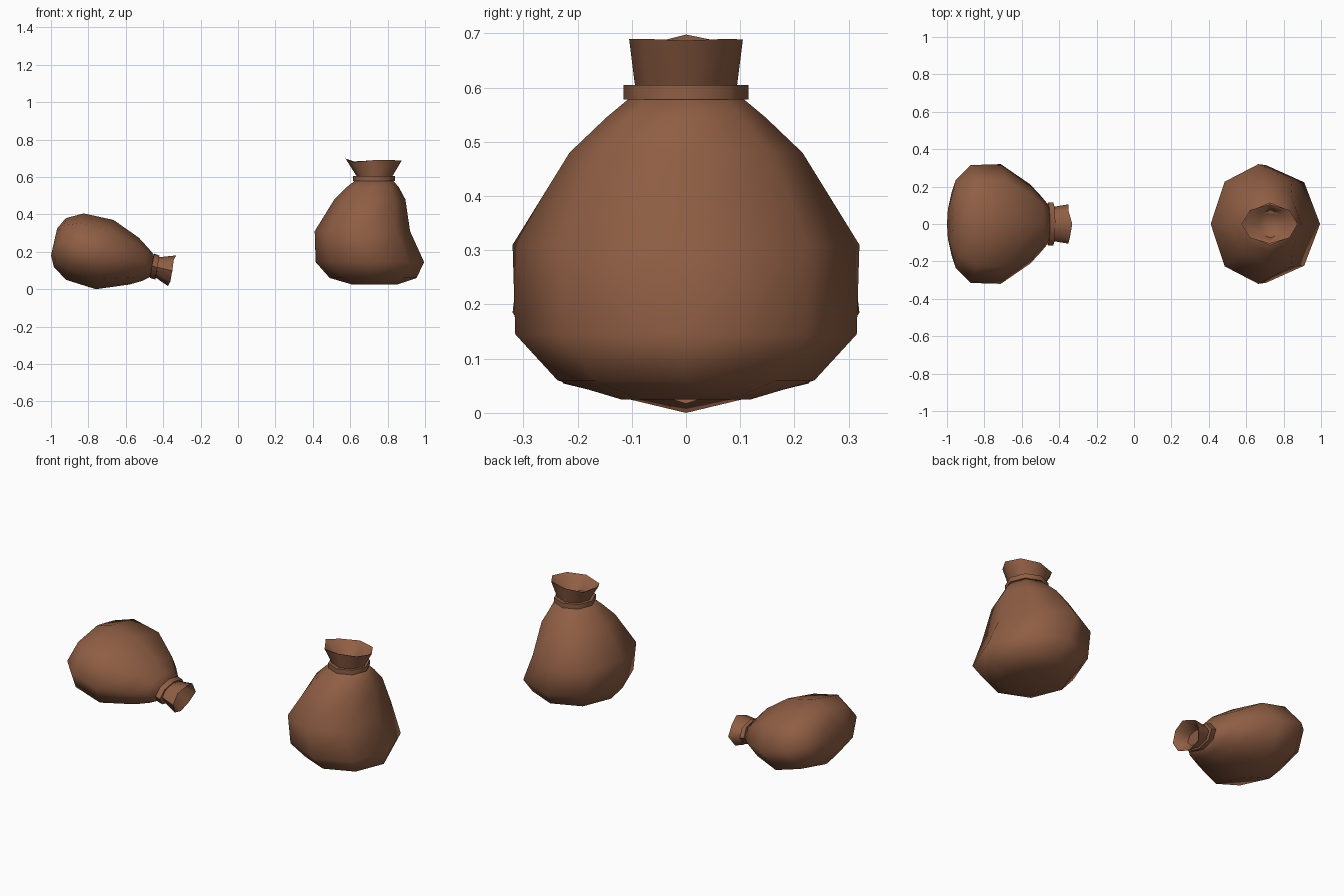
import bpy, bmesh, math

mat = bpy.data.materials.new("brown_leather")
mat.diffuse_color = (0.275, 0.112, 0.058, 1)
SIDES = 8


def loft(name, rings, cap_start=True, cap_end=True, closed=False, jag=None):
    """Loft rings given as (ax, az, bx, bz, half_y): two opposite points in the xz plane plus width.
    jag = (ring indices, offset direction, offsets per vertex) makes a ragged rim."""
    bm = bmesh.new()
    loops = []
    for k, (ax, az, bx, bz, ry) in enumerate(rings):
        cx, cz, dx, dz = (ax + bx) / 2, (az + bz) / 2, (ax - bx) / 2, (az - bz) / 2
        loop = []
        for i in range(SIDES):
            t = 2 * math.pi * i / SIDES
            c, s = math.cos(t), math.sin(t)
            o = jag[2][i] if jag and k in jag[0] else 0
            ox, oz = (jag[1][0] * o, jag[1][1] * o) if jag else (0, 0)
            loop.append(bm.verts.new((cx + dx * c + ox, ry * s, cz + dz * c + oz)))
        loops.append(loop)
    pairs = list(zip(loops, loops[1:]))
    if closed:
        pairs.append((loops[-1], loops[0]))
    for p, q in pairs:
        for i in range(SIDES):
            j = (i + 1) % SIDES
            bm.faces.new((p[i], p[j], q[j], q[i]))
    if not closed and cap_start:
        bm.faces.new(loops[0])
    if not closed and cap_end:
        bm.faces.new(loops[-1])
    bmesh.ops.recalc_face_normals(bm, faces=bm.faces)
    me = bpy.data.meshes.new(name)
    bm.to_mesh(me)
    bm.free()
    me.materials.append(mat)
    ob = bpy.data.objects.new(name, me)
    bpy.context.collection.objects.link(ob)
    bpy.ops.object.select_all(action='DESELECT')
    bpy.context.view_layer.objects.active = ob
    ob.select_set(True)
    bpy.ops.object.shade_smooth_by_angle(angle=math.radians(60))
    return ob


# standing sack: body, tie band, ragged open mouth
loft("standing_sack_body", [
    (0.85, 0.025, 0.61, 0.025, 0.12),
    (0.955, 0.06, 0.49, 0.06, 0.237),
    (0.995, 0.145, 0.415, 0.145, 0.315),
    (0.92, 0.31, 0.41, 0.31, 0.32),
    (0.895, 0.48, 0.515, 0.48, 0.215),
    (0.86, 0.545, 0.58, 0.545, 0.147),
    (0.83, 0.58, 0.625, 0.58, 0.105)])
loft("standing_sack_band", [
    (0.84, 0.578, 0.615, 0.578, 0.115), (0.84, 0.605, 0.615, 0.605, 0.115),
    (0.80, 0.605, 0.655, 0.605, 0.08), (0.80, 0.578, 0.655, 0.578, 0.08)], closed=True)
loft("standing_sack_mouth", [
    (0.82, 0.595, 0.64, 0.595, 0.093),
    (0.875, 0.687, 0.575, 0.687, 0.105),
    (0.868, 0.685, 0.583, 0.685, 0.099),
    (0.80, 0.605, 0.66, 0.605, 0.075)],
    jag=((1, 2), (0, 1), (0, 0.003, 0.002, -0.004, 0.011, -0.008, 0.003, 0.003)))

# fallen sack, lying on its side
loft("fallen_sack_body", [
    (-0.967, 0.325, -1.0, 0.18, 0.11),
    (-0.92, 0.38, -0.985, 0.12, 0.237),
    (-0.825, 0.405, -0.92, 0.05, 0.315),
    (-0.665, 0.37, -0.76, 0.0, 0.32),
    (-0.53, 0.275, -0.58, 0.025, 0.212),
    (-0.48, 0.22, -0.51, 0.045, 0.147),
    (-0.45, 0.185, -0.47, 0.065, 0.105)])
loft("fallen_sack_band", [
    (-0.448, 0.19, -0.472, 0.06, 0.115), (-0.42, 0.18, -0.442, 0.052, 0.115),
    (-0.427, 0.158, -0.435, 0.075, 0.08), (-0.455, 0.165, -0.465, 0.08, 0.08)], closed=True)
loft("fallen_sack_mouth", [
    (-0.433, 0.17, -0.452, 0.07, 0.09),
    (-0.34, 0.182, -0.375, 0.017, 0.105),
    (-0.343, 0.178, -0.376, 0.022, 0.099),
    (-0.42, 0.155, -0.435, 0.08, 0.075)],
    jag=((1, 2), (1, -0.15), (0.01, -0.006, 0.008, -0.004, 0.0, 0.008, 0.006, 0.002)))
